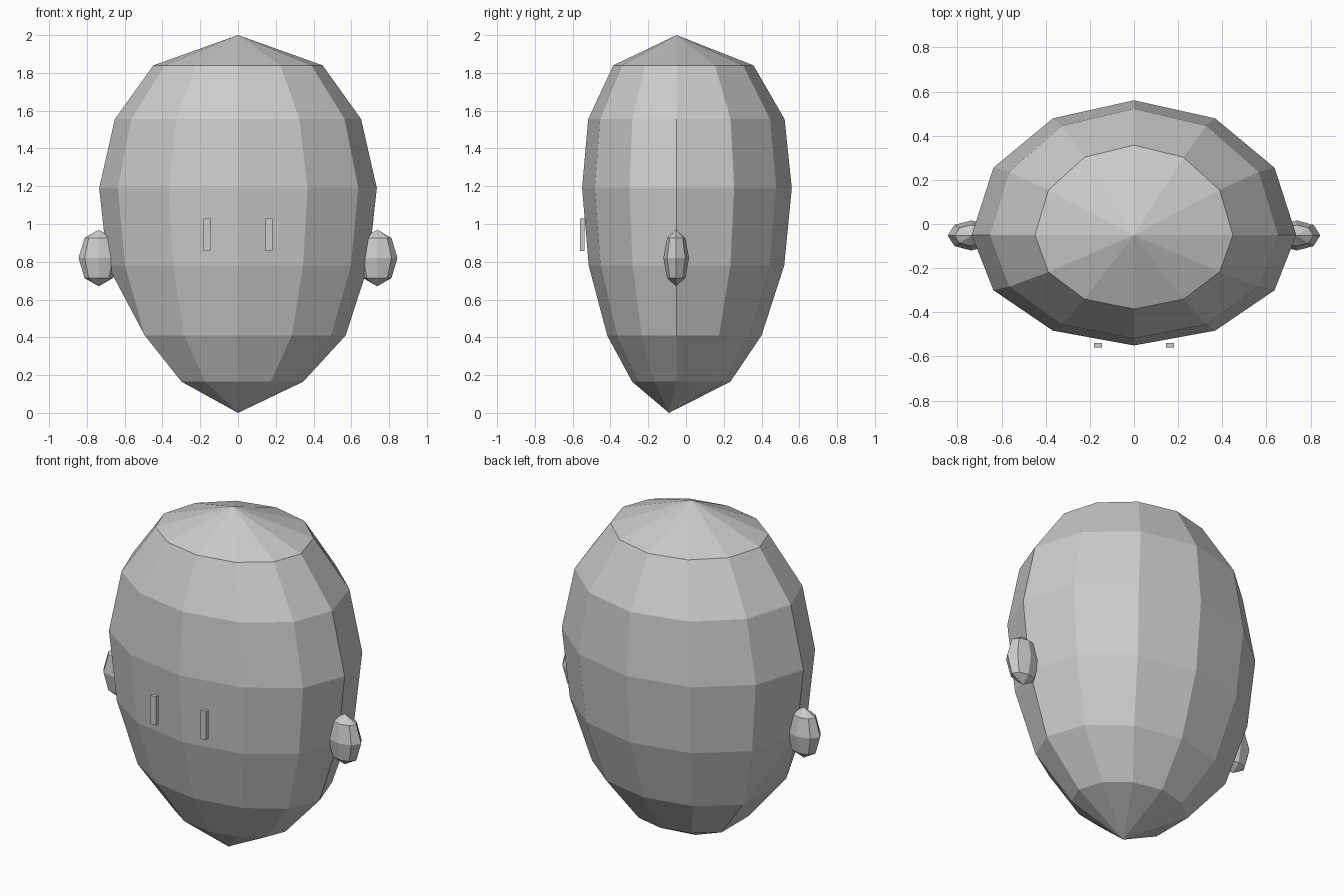
import bpy, bmesh
from math import sin, cos, pi

if "Cube" in bpy.data.objects:
    bpy.data.objects.remove(bpy.data.objects["Cube"])

SIDE_Y = -0.05
# ring: height, half width, front y, back y
RINGS = [(0.165, 0.345, -0.285, 0.235), (0.41, 0.57, -0.417, 0.40),
         (0.78, 0.69, -0.515, 0.52), (1.19, 0.735, -0.55, 0.56),
         (1.555, 0.652, -0.518, 0.522), (1.84, 0.448, -0.385, 0.357)]
SIDES = 12


def finish(bm, name):
    bmesh.ops.recalc_face_normals(bm, faces=bm.faces)
    mesh = bpy.data.meshes.new(name)
    bm.to_mesh(mesh)
    bm.free()
    obj = bpy.data.objects.new(name, mesh)
    bpy.context.collection.objects.link(obj)
    return obj


# Head: stacked 12-sided rings closed by a point at chin and crown
bm = bmesh.new()
chin = bm.verts.new((0, -0.09, 0))
crown = bm.verts.new((0, SIDE_Y, 2))
loops = []
for z, w, front, back in RINGS:
    loop = []
    for i in range(SIDES):
        a = 2 * pi * i / SIDES
        depth = back - SIDE_Y if sin(a) > 0 else SIDE_Y - front
        loop.append(bm.verts.new((w * cos(a), SIDE_Y + depth * sin(a), z)))
    loops.append(loop)
left = SIDES // 2
for i in range(SIDES):
    j = (i + 1) % SIDES
    for k, (lo, hi) in enumerate(zip(loops, loops[1:])):
        if k < 2 and left in (i, j):
            continue
        bm.faces.new((lo[i], lo[j], hi[j], hi[i]))
    bm.faces.new((crown, loops[-1][i], loops[-1][j]))
    if left not in (i, j):
        bm.faces.new((chin, loops[0][j], loops[0][i]))

# Flattened lower left jaw, bridging front to back
a, b = left - 1, left + 1
low, mid, high = loops[:3]
bm.faces.new((chin, low[b], low[a]))
bm.faces.new((low[a], low[b], mid[b], mid[a]))
bm.faces.new((mid[a], mid[b], high[left]))
bm.faces.new((mid[a], high[left], high[a]))
bm.faces.new((mid[b], high[b], high[left]))
bmesh.ops.delete(bm, geom=[low[left], mid[left]], context='VERTS')
finish(bm, "head")

# Ears and eyes, one of each per side
for side, s in (("left", -1), ("right", 1)):
    bm = bmesh.new()
    bmesh.ops.create_uvsphere(bm, u_segments=8, v_segments=4, radius=1)
    ear = finish(bm, side + "_ear")
    ear.location = (s * 0.737, -0.052, 0.82)
    ear.scale = (0.107, 0.068, 0.15)

    bm = bmesh.new()
    bmesh.ops.create_cube(bm, size=1)
    eye = finish(bm, side + "_eye")
    eye.location = (s * 0.164, -0.549, 0.943)
    eye.scale = (0.036, 0.022, 0.17)
